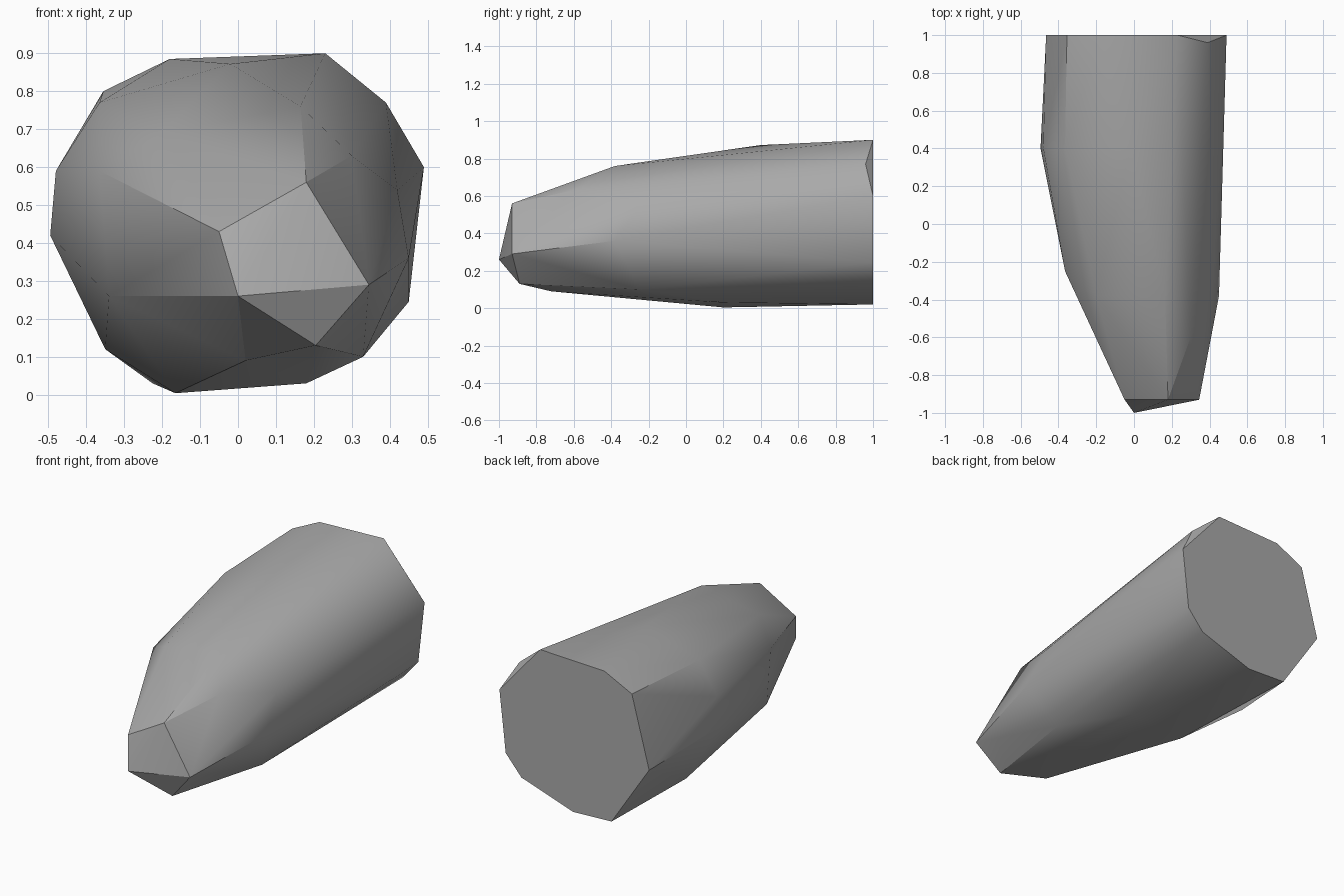
import bpy
import bmesh
from math import radians

default_cube = bpy.data.objects.get("Cube")
if default_cube:
    bpy.data.objects.remove(default_cube, do_unlink=True)


def make_material(name, colour):
    material = bpy.data.materials.new(name)
    material.use_nodes = True
    material.diffuse_color = colour
    shader = next(n for n in material.node_tree.nodes if n.type == "BSDF_PRINCIPLED")
    shader.inputs["Base Color"].default_value = colour
    return material


def section(y, outline):
    """Place an (x, z) outline on the plane at depth y."""
    return [(x, y, z) for x, z in outline]


def build_hull(name, corners, material):
    """Wrap a tight faceted skin around the corner points."""
    bm = bmesh.new()
    for corner in corners:
        bm.verts.new(corner)
    result = bmesh.ops.convex_hull(bm, input=bm.verts[:])
    unused = {g for g in result["geom_interior"] + result["geom_unused"]
              if isinstance(g, bmesh.types.BMVert)}
    bmesh.ops.delete(bm, geom=list(unused), context="VERTS")
    # Merge the triangles of flat facets
    bmesh.ops.dissolve_limit(bm, angle_limit=radians(1),
                             verts=bm.verts[:], edges=bm.edges[:])
    bmesh.ops.recalc_face_normals(bm, faces=bm.faces[:])
    mesh = bpy.data.meshes.new(name)
    bm.to_mesh(mesh)
    bm.free()
    mesh.materials.append(material)
    obj = bpy.data.objects.new(name, mesh)
    bpy.context.collection.objects.link(obj)
    return obj


# Flat back end
back_end = section(1, [(-.18, .885), (.23, .9), (.49, .6), (.45, .245),
                       (.35, .13), (.02, .02), (-.225, .03),
                       (-.465, .39), (-.355, .8)])
back_chip = section(.96, [(.39, .77)])

# Broad middle of the stone
middle = section(.4, [(-.48, .59), (-.495, .42), (-.365, .77), (-.02, .872)])
belly = section(.2, [(-.165, .004), (.18, .03)])
lower_side = section(.5, [(-.35, .12)])

# Shoulders where the stone starts to taper
shoulder = section(-.38, [(.165, .76), (-.2, .69), (.45, .36)])
flank = section(-.25, [(-.365, .59), (-.34, .26), (.33, .1), (.42, .54)])
brow = section(-.6, [(.3, .63)])

# Blunt slanted nose
nose = section(-.93, [(.18, .56), (.345, .29), (-.05, .43)])
nose_tip = section(-1, [(0, .26)])
chin = section(-.89, [(.205, .13)]) + section(-.72, [(.02, .09)])

grey_stone = make_material("grey stone", (.4, .4, .4, 1))
stone = build_hull("long_stone",
                   back_end + back_chip + middle + belly + lower_side
                   + shoulder + flank + brow + nose + nose_tip + chin,
                   grey_stone)

# Smooth the gentle facets and keep the hard breaks
bpy.ops.object.select_all(action="DESELECT")
stone.select_set(True)
bpy.context.view_layer.objects.active = stone
bpy.ops.object.shade_smooth_by_angle(angle=radians(30))
